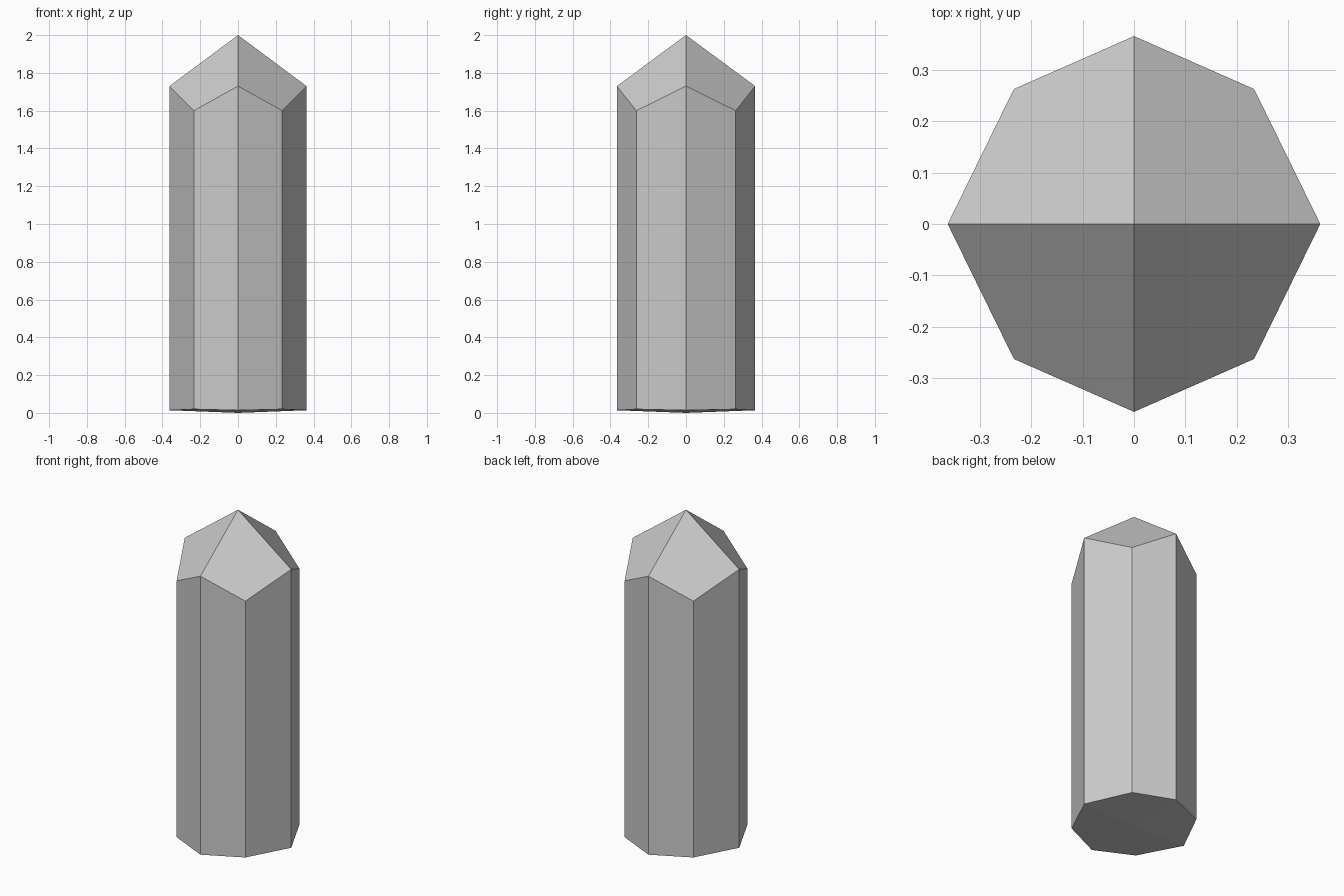
import bpy
import bmesh

if "Cube" in bpy.data.objects:
    bpy.data.objects.remove(bpy.data.objects["Cube"])

# Eight-sided outline: points on the axes alternate with diagonal points
AX, AY = 0.363, 0.366
DX, DY = 0.234, 0.263
outline = [(AX, 0), (DX, DY), (0, AY), (-DX, DY),
           (-AX, 0), (-DX, -DY), (0, -AY), (DX, -DY)]

bm = bmesh.new()


def ring(z_axis, z_diagonal):
    return [bm.verts.new((x, y, z_diagonal if i % 2 else z_axis))
            for i, (x, y) in enumerate(outline)]


base = ring(0.014, 0.02)
shoulder = ring(1.73, 1.60)
tip = bm.verts.new((0, 0, 2))
foot = bm.verts.new((0, 0, 0))

# Shaft sides and very shallow underside
for i in range(8):
    j = (i + 1) % 8
    bm.faces.new((base[i], base[j], shoulder[j], shoulder[i]))
    bm.faces.new((foot, base[j], base[i]))

# Four kite-shaped facets of the point
for i in range(0, 8, 2):
    bm.faces.new((tip, shoulder[i], shoulder[i + 1], shoulder[(i + 2) % 8]))

bmesh.ops.recalc_face_normals(bm, faces=bm.faces)
mesh = bpy.data.meshes.new("crystal")
bm.to_mesh(mesh)
bm.free()
bpy.context.collection.objects.link(bpy.data.objects.new("crystal", mesh))
